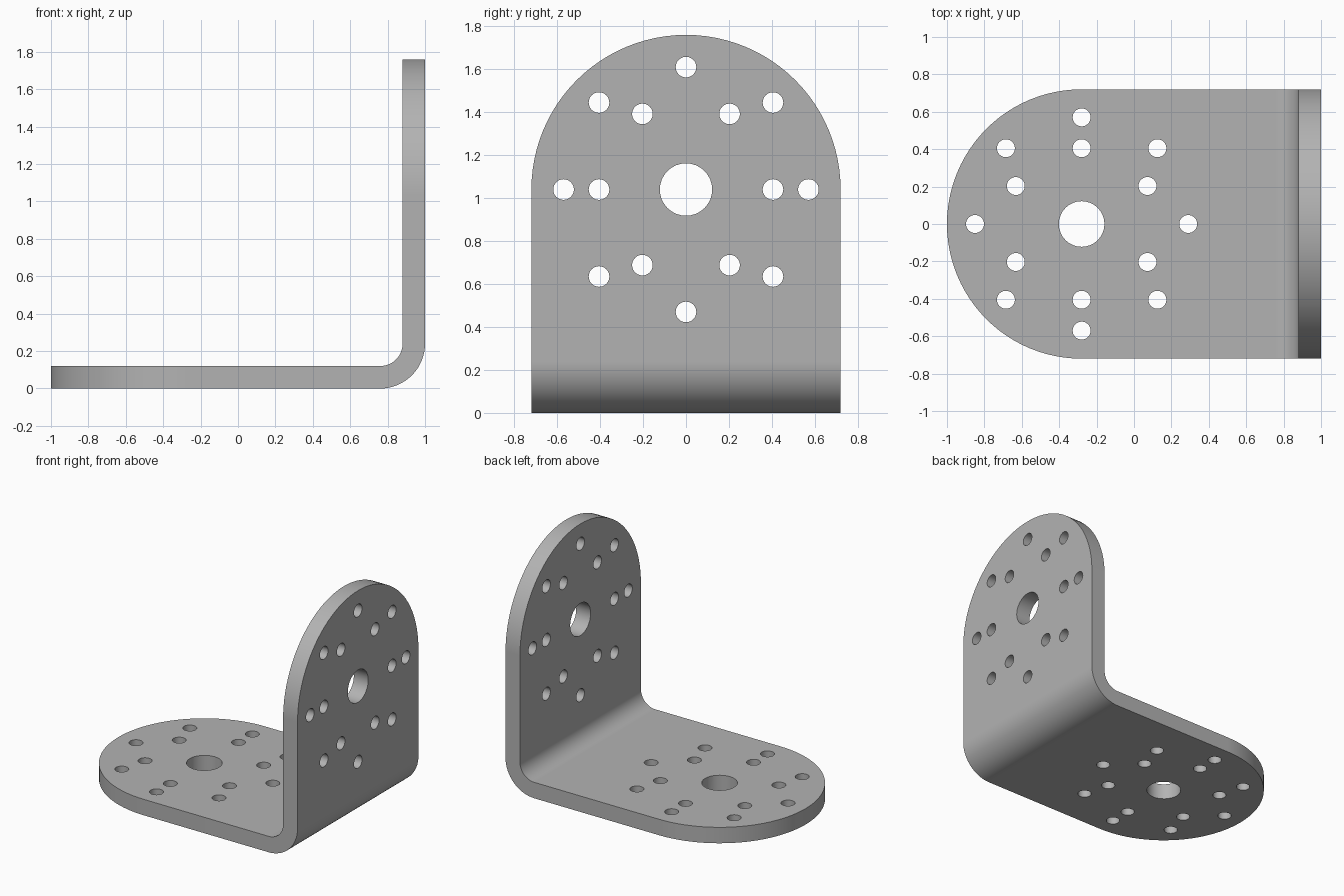
import bpy, bmesh
from math import pi, sin, cos
from mathutils import Matrix

if "Cube" in bpy.data.objects:
    bpy.data.objects.remove(bpy.data.objects["Cube"], do_unlink=True)

T = 0.12            # sheet thickness
R = 0.72            # half width and radius of the rounded ends
BASE_X = -0.28      # centre of the rounded end on the base
WALL_Z = 1.04       # centre of the rounded end on the upright
R_IN = 0.12         # inner bend radius
R_OUT = R_IN + T
END_STEPS, BEND_STEPS = 24, 16

grey = bpy.data.materials.new("plain grey")
grey.use_nodes = True
colour = (0.45, 0.45, 0.45, 1)
grey.diffuse_color = colour
grey.node_tree.nodes["Principled BSDF"].inputs["Base Color"].default_value = colour


def make_object(name, bm):
    mesh = bpy.data.meshes.new(name)
    bm.to_mesh(mesh)
    bm.free()
    mesh.materials.append(grey)
    obj = bpy.data.objects.new(name, mesh)
    bpy.context.collection.objects.link(obj)
    return obj


# Stations along the sheet: outer point, inner point (x, z) and half width
stations = []
for i in range(END_STEPS + 1):
    a = pi / 2 * i / END_STEPS
    x = BASE_X - R * cos(a)
    stations.append(((x, 0), (x, T), R * sin(a)))
for i in range(BEND_STEPS + 1):
    a = pi / 2 * i / BEND_STEPS
    s, c = sin(a), cos(a)
    cx, cz = 1 - R_OUT, R_OUT
    stations.append(((cx + R_OUT * s, cz - R_OUT * c),
                     (cx + R_IN * s, cz - R_IN * c), R))
for i in range(END_STEPS + 1):
    a = pi / 2 * i / END_STEPS
    z = WALL_Z + R * sin(a)
    stations.append(((1, z), (1 - T, z), R * cos(a)))

# Bent sheet with rounded ends
bm = bmesh.new()
rings = []
for (ox, oz), (ix, iz), w in stations:
    corners = ((ox, -w, oz), (ox, w, oz), (ix, w, iz), (ix, -w, iz))
    rings.append([bm.verts.new(p) for p in corners])
for a, b in zip(rings, rings[1:]):
    for k in range(4):
        n = (k + 1) % 4
        bm.faces.new((a[k], a[n], b[n], b[k]))
bmesh.ops.remove_doubles(bm, verts=bm.verts, dist=0.0001)
bmesh.ops.dissolve_limit(bm, angle_limit=0.005, verts=bm.verts, edges=bm.edges)
bmesh.ops.recalc_face_normals(bm, faces=bm.faces)
bracket = make_object("angle_bracket", bm)

# Hole pattern: offsets along and across a leg, with radius
SMALL = 0.048
holes = [(0, 0, 0.122)]
for s in (-1, 1):
    holes += [(s * 0.57, 0, SMALL), (0, s * 0.57, SMALL), (0, s * 0.405, SMALL)]
    for t in (-1, 1):
        holes += [(s * 0.405, t * 0.405, SMALL), (s * 0.352, t * 0.203, SMALL)]

# Drills for both legs
bm = bmesh.new()
for u, v, r in holes:
    base = Matrix.Translation((BASE_X + u, v, T / 2))
    wall = Matrix.Translation((1 - T / 2, v, WALL_Z + u)) @ Matrix.Rotation(pi / 2, 4, 'Y')
    for place in (base, wall):
        bmesh.ops.create_cone(bm, cap_ends=True, segments=32, radius1=r,
                              radius2=r, depth=T * 2, matrix=place)
drills = make_object("hole_cutter", bm)
drills.hide_render = True

bpy.ops.object.select_all(action='DESELECT')
bracket.select_set(True)
bpy.context.view_layer.objects.active = bracket
cut = bracket.modifiers.new("holes", 'BOOLEAN')
cut.operation = 'DIFFERENCE'
cut.solver = 'EXACT'
cut.object = drills
bpy.ops.object.modifier_apply(modifier=cut.name)
bpy.data.objects.remove(drills, do_unlink=True)

# Smooth bend and edges, crisp corners
bpy.ops.object.shade_smooth_by_angle(angle=pi / 6)
weighted = bracket.modifiers.new("even shading", 'WEIGHTED_NORMAL')
weighted.keep_sharp = True
